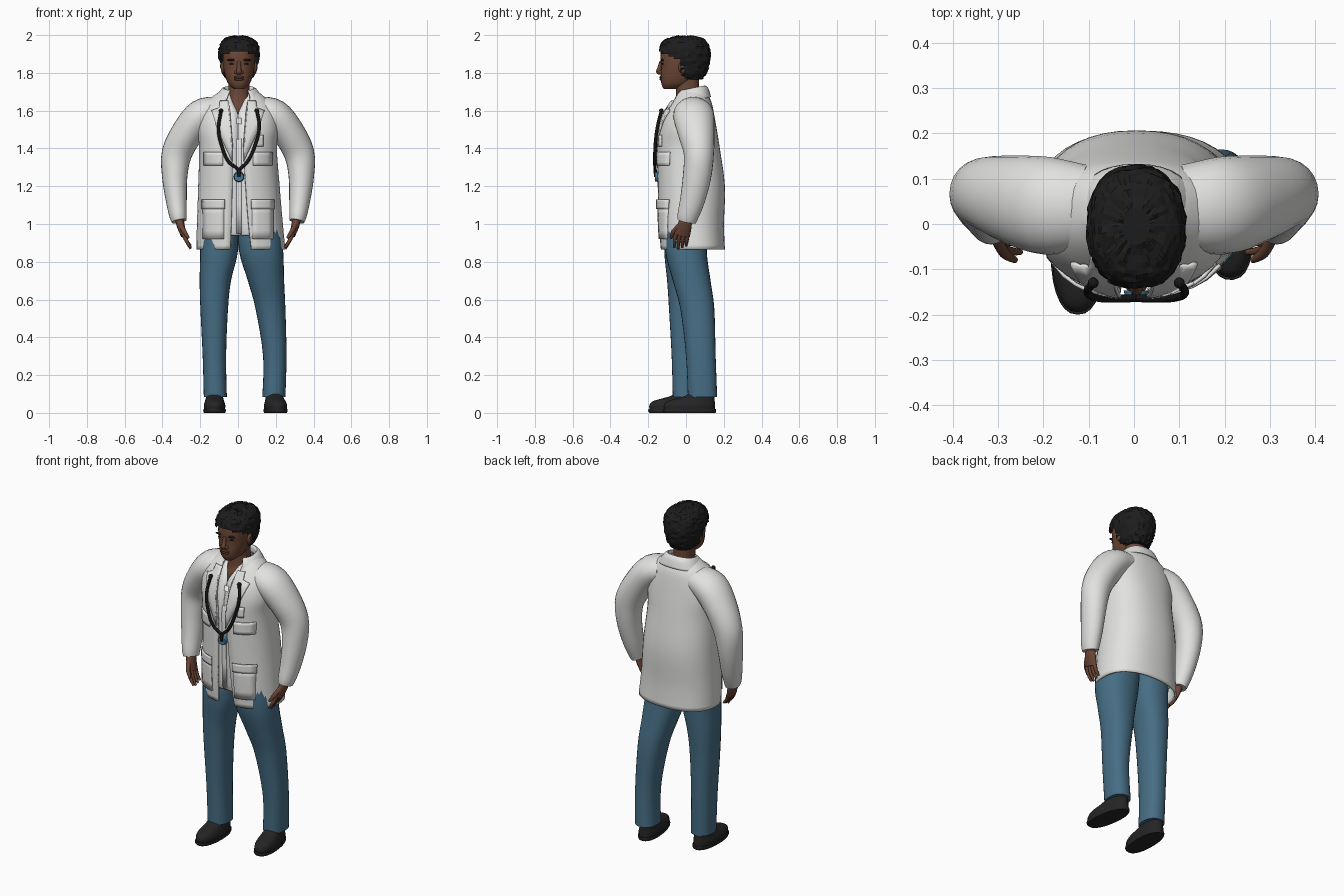
import bpy
import bmesh
import random
from math import sin, cos, asin, pi, radians, copysign
from mathutils import Vector, Matrix

random.seed(4)
default_cube = bpy.data.objects.get("Cube")
if default_cube:
    bpy.data.objects.remove(default_cube, do_unlink=True)


def material(name, *rgb):
    mat = bpy.data.materials.new(name)
    mat.use_nodes = True
    color = (*rgb, 1)
    mat.diffuse_color = color
    mat.node_tree.nodes["Principled BSDF"].inputs["Base Color"].default_value = color
    return mat


coat_white = material("coat white", .76, .77, .75)
shirt_white = material("shirt white", .8, .8, .8)
skin = material("brown skin", .15, .062, .036)
lip = material("dark lip", .1, .036, .027)
black_hair = material("black hair", .012, .012, .012)
denim = material("blue denim", .062, .155, .235)
leather = material("black leather", .018, .018, .018)
rubber = material("black rubber", .008, .008, .008)
steel_blue = material("steel blue", .06, .2, .32)


def finish(name, bm, mat, smooth=True, thickness=0):
    """Turn a bmesh into a named object with one material."""
    bmesh.ops.recalc_face_normals(bm, faces=bm.faces)
    mesh = bpy.data.meshes.new(name)
    bm.to_mesh(mesh)
    bm.free()
    mesh.materials.append(mat)
    if smooth:
        mesh.shade_smooth()
        mesh.set_sharp_from_angle(angle=radians(50))
    obj = bpy.data.objects.new(name, mesh)
    bpy.context.scene.collection.objects.link(obj)
    if thickness:
        solid = obj.modifiers.new("thickness", "SOLIDIFY")
        solid.thickness = thickness
        solid.offset = 0
    return obj


def refine(rows, steps=4):
    """Smoothly interpolate rows of numbers."""
    result = []
    last = len(rows) - 1
    for i in range(last):
        a, b, c, d = rows[max(i - 1, 0)], rows[i], rows[i + 1], rows[min(i + 2, last)]
        for k in range(steps):
            t = k / steps
            result.append([q + t / 2 * (r - p + t * (2 * p - 5 * q + 4 * r - s + t * (3 * (q - r) + s - p)))
                           for p, q, r, s in zip(a, b, c, d)])
    result.append(list(rows[-1]))
    return result


def bridge(rings, closed=True):
    """Join rings of points with quads; closed rings also get end caps."""
    bm = bmesh.new()
    loops = [[bm.verts.new(p) for p in ring] for ring in rings]
    count = len(loops[0])
    for low, high in zip(loops, loops[1:]):
        for i in range(count if closed else count - 1):
            j = (i + 1) % count
            bm.faces.new((low[i], low[j], high[j], high[i]))
    if closed:
        bm.faces.new(loops[0])
        bm.faces.new(loops[-1])
    return bm


POWER = 2.3


def rounded(value):
    return copysign(abs(value) ** (2 / POWER), value)


def level_rings(rows, sides=28, tilt=0):
    """Rows: height, centre x, half width, front y, back y, optional front gap."""
    rings = []
    for z, cx, rx, front, back, *gap in refine(rows):
        cy, ry = (front + back) / 2, (back - front) / 2
        start = asin(min(1, max(gap[0], .001) / rx) ** (POWER / 2)) if gap else 0
        span = 2 * (pi - start) if gap else 2 * pi
        count = sides + 1 if gap else sides
        ring = []
        for i in range(count):
            angle = -pi / 2 + start + span * i / sides
            y = ry * rounded(sin(angle))
            ring.append((cx + rx * rounded(cos(angle)), cy + y, z + tilt * y))
        rings.append(ring)
    return rings


def loft(name, rows, mat, **options):
    return finish(name, bridge(level_rings(rows, **options)), mat)


def shell(name, rows, mat, thickness, **options):
    return finish(name, bridge(level_rings(rows, **options), False), mat, thickness=thickness)


def limb(name, rows, mat, side=1, sides=16):
    """Rows: x, y, z, radius across, radius front to back; swept along the path."""
    path = refine(rows)
    points = [Vector((side * r[0], r[1], r[2])) for r in path]
    rings = []
    for i, row in enumerate(path):
        along = (points[min(i + 1, len(points) - 1)] - points[max(i - 1, 0)]).normalized()
        across = Vector((0, 1, 0)).cross(along).normalized()
        depth = along.cross(across)
        rings.append([points[i] + across * row[3] * cos(2 * pi * k / sides)
                      + depth * row[4] * sin(2 * pi * k / sides) for k in range(sides)])
    return finish(name, bridge(rings), mat)


def blob(name, place, size, mat):
    bm = bmesh.new()
    bmesh.ops.create_uvsphere(bm, u_segments=16, v_segments=10, radius=1)
    bm.transform(Matrix.Translation(place) @ Matrix.Diagonal((*size, 1)))
    return finish(name, bm, mat)


# Coat body, open at the front, and the shirt inside it
coat_rows = [
    (.865, .015, .23, -.13, .2, .055), (1, .01, .222, -.14, .195, .045),
    (1.2, .005, .21, -.145, .2, .035), (1.4, 0, .2, -.148, .173, .03),
    (1.5, 0, .21, -.138, .157, .045), (1.58, 0, .2, -.112, .143, .055),
    (1.64, 0, .165, -.075, .13, .06), (1.68, .003, .12, -.045, .112, .06),
    (1.7, .005, .09, -.035, .1, .055)]
shell("coat_body", coat_rows, coat_white, .012, sides=40)
shirt_rows = [(max(z, .94), cx, rx - .018, front + .012, back - .02, max(0, z - 1.58) * .45)
              for z, cx, rx, front, back, gap in coat_rows]
shell("shirt", shirt_rows, shirt_white, .004, sides=40)
shell("coat_collar", [
    (1.66, .005, .085, -.045, .095, .05), (1.715, .005, .08, -.03, .095, .045),
    (1.7, .005, .1, -.055, .115, .055), (1.65, .005, .132, -.085, .13, .075)],
    coat_white, .006, tilt=.2)

coat_levels = refine(coat_rows, 8)


def front_of_coat(x, z):
    row = min(coat_levels, key=lambda r: abs(r[0] - z))
    reach = min(abs(x - row[1]) / row[2], .97)
    return (row[3] + row[4]) / 2 - (row[4] - row[3]) / 2 * (1 - reach ** POWER) ** (1 / POWER)


def plate(name, outline, mat, side=1, lift=.01, thickness=.008):
    """A thin panel that follows the front of the coat; outline in x and z."""
    bm = bmesh.new()
    bm.faces.new([bm.verts.new((side * x, 0, z)) for x, z in outline])
    bmesh.ops.triangulate(bm, faces=bm.faces)
    bmesh.ops.subdivide_edges(bm, edges=bm.edges, cuts=3, use_grid_fill=True)
    for v in bm.verts:
        v.co.y = front_of_coat(v.co.x, v.co.z) - lift
    return finish(name, bm, mat, thickness=thickness)


def box_outline(left, right, low, high):
    return [(left, low), (right, low), (right, high), (left, high)]


plate("shirt_placket", box_outline(-.008, .018, .95, 1.56), shirt_white, lift=-.008, thickness=.006)
plate("name_badge", box_outline(.1, .132, 1.41, 1.47), shirt_white, lift=.013)

for side, label in ((1, "left"), (-1, "right")):
    # Coat details
    plate(label + "_lapel", [(.05, 1.65), (.095, 1.65), (.1, 1.615), (.14, 1.6),
                             (.105, 1.49), (.03, 1.33), (.03, 1.42)], coat_white, side, .014)
    plate(label + "_hip_pocket", box_outline(.075, .185, .92, 1.1), coat_white, side)
    plate(label + "_hip_flap", box_outline(.07, .19, 1.08, 1.13), coat_white, side, .016)
    plate(label + "_chest_flap", box_outline(.08, .18, 1.31, 1.38), coat_white, side, .014)

    # Sleeve and cuff
    limb(label + "_sleeve", [
        (.1, .04, 1.605, .07, .09), (.19, .04, 1.575, .088, .108), (.27, .055, 1.48, .085, .097),
        (.325, .068, 1.37, .08, .08), (.335, .058, 1.25, .067, .075),
        (.327, .035, 1.13, .056, .066), (.318, .012, 1.05, .047, .057),
        (.312, .004, 1.015, .04, .05)], coat_white, side, 24)

    # Hand with four fingers and a thumb
    limb(label + "_palm", [(.315, .005, 1.05, .024, .03), (.303, -.008, .99, .021, .038),
                           (.287, -.022, .94, .016, .043)], skin, side)
    for i, name in enumerate(("index", "middle", "ring", "little")):
        y = -.052 + .021 * i
        tip = .868 + .008 * abs(i - 1)
        limb(f"{label}_{name}_finger", [(.29, y, .95, .011, .011), (.272, y - .008, .91, .01, .01),
                                        (.25, y - .01, tip, .006, .006)], skin, side, 8)
    limb(label + "_thumb", [(.305, -.03, 1, .013, .013), (.285, -.065, .96, .012, .012),
                            (.262, -.08, .925, .007, .007)], skin, side, 8)

    # Paired parts of the face
    middle = .005
    blob(label + "_ear", (middle + side * .084, -.018, 1.83), (.013, .022, .033), skin)
    blob(label + "_eyebrow", (middle + side * .038, -.126, 1.868), (.026, .009, .006), black_hair)
    blob(label + "_eye", (middle + side * .037, -.123, 1.848), (.014, .007, .005), leather)
    blob(label + "_nostril", (middle + side * .014, -.136, 1.803), (.01, .012, .01), skin)

# Neck, head and face
loft("neck", [(1.5, .005, .09, -.08, .07), (1.6, .005, .075, -.075, .08),
              (1.66, .005, .058, -.055, .07), (1.78, .005, .056, -.055, .07)], skin)
loft("head", [
    (1.715, .005, .028, -.118, -.03), (1.74, .005, .055, -.13, .02), (1.78, .005, .072, -.134, .06),
    (1.83, .005, .083, -.132, .09), (1.88, .005, .085, -.136, .1),
    (1.93, .005, .083, -.125, .1), (1.97, .005, .055, -.085, .07)], skin)
limb("nose", [(.005, -.13, 1.86, .009, .01), (.005, -.138, 1.83, .011, .012),
              (.005, -.144, 1.806, .014, .014), (.005, -.134, 1.795, .008, .006)], skin)
for name, z in (("upper_lip", 1.777), ("lower_lip", 1.766)):
    blob(name, (.005, -.131, z), (.027, .01, .007), lip)

# Short textured hair, trimmed to a hairline around the face
hair = bridge(level_rings([
    (1.765, .005, .06, -.02, .085), (1.8, .005, .087, -.12, .108), (1.85, .005, .1, -.136, .124),
    (1.9, .005, .108, -.141, .127), (1.95, .005, .1, -.132, .118),
    (1.98, .005, .076, -.1, .09), (1.995, .005, .03, -.045, .035)], sides=48))
trimmed = []
for face in hair.faces:
    spot = face.calc_center_median()
    if spot.y < -.022 and spot.z < 1.91 - .35 * (spot.y + .14):
        trimmed.append(face)
bmesh.ops.delete(hair, geom=trimmed, context="FACES")
hair.normal_update()
for v in hair.verts:
    v.co += v.normal * random.uniform(-.003, .005)
finish("hair", hair, black_hair, smooth=False)

# Jeans, with the right leg a step forward
loft("left_jean_leg", [
    (.085, .19, .061, .01, .165), (.3, .195, .062, 0, .157), (.55, .172, .079, -.03, .15),
    (.7, .148, .096, -.07, .13), (.86, .122, .117, -.11, .11), (1.05, .11, .11, -.11, .12)], denim)
loft("right_jean_leg", [
    (.085, -.12, .061, -.07, .08), (.3, -.125, .062, -.076, .085), (.55, -.126, .073, -.09, .09),
    (.7, -.12, .083, -.1, .1), (.86, -.1, .1, -.115, .11), (1.05, -.1, .1, -.11, .12)], denim)

# Shoes: an upper over a slightly wider sole
for label, x, y, turn in (("left", .192, .065, 8), ("right", -.124, -.01, 0)):
    upper = loft(label + "_shoe", [
        (.015, 0, .055, -.182, .09), (.04, 0, .057, -.184, .09), (.062, 0, .051, -.165, .088),
        (.078, 0, .046, -.11, .086), (.095, 0, .044, -.06, .084), (.12, 0, .042, -.05, .08)], leather)
    sole = loft(label + "_sole", [(0, 0, .056, -.183, .092), (.01, 0, .06, -.19, .096),
                                  (.02, 0, .059, -.189, .095)], leather)
    for part in (upper, sole):
        part.location = (x, y, 0)
        part.rotation_euler.z = radians(turn)

# Stethoscope hanging in front of the coat
for label, points in (
        ("left", [(.1, -.13, 1.6), (.113, -.15, 1.52), (.095, -.162, 1.43), (.05, -.165, 1.33)]),
        ("right", [(-.09, -.13, 1.6), (-.103, -.15, 1.5), (-.085, -.162, 1.41), (-.05, -.165, 1.33)])):
    curve = bpy.data.curves.new(label + "_stethoscope_tube", "CURVE")
    curve.dimensions = "3D"
    curve.bevel_depth = .009
    curve.bevel_resolution = 2
    curve.use_fill_caps = True
    curve.materials.append(rubber)
    points = points + [(.005, -.163, 1.28), (.005, -.161, 1.25)]
    spline = curve.splines.new("BEZIER")
    spline.bezier_points.add(len(points) - 1)
    for knot, place in zip(spline.bezier_points, points):
        knot.co = place
        knot.handle_left_type = knot.handle_right_type = "AUTO"
    tube = bpy.data.objects.new(curve.name, curve)
    bpy.context.scene.collection.objects.link(tube)
    blob(label + "_earpiece", points[0], (.012, .012, .012), rubber)

disc = bmesh.new()
bmesh.ops.create_cone(disc, cap_ends=True, segments=24, radius1=.028, radius2=.024, depth=.016)
disc.transform(Matrix.Translation((.005, -.155, 1.25)) @ Matrix.Rotation(pi / 2, 4, "X"))
finish("stethoscope_chestpiece", disc, steel_blue)
